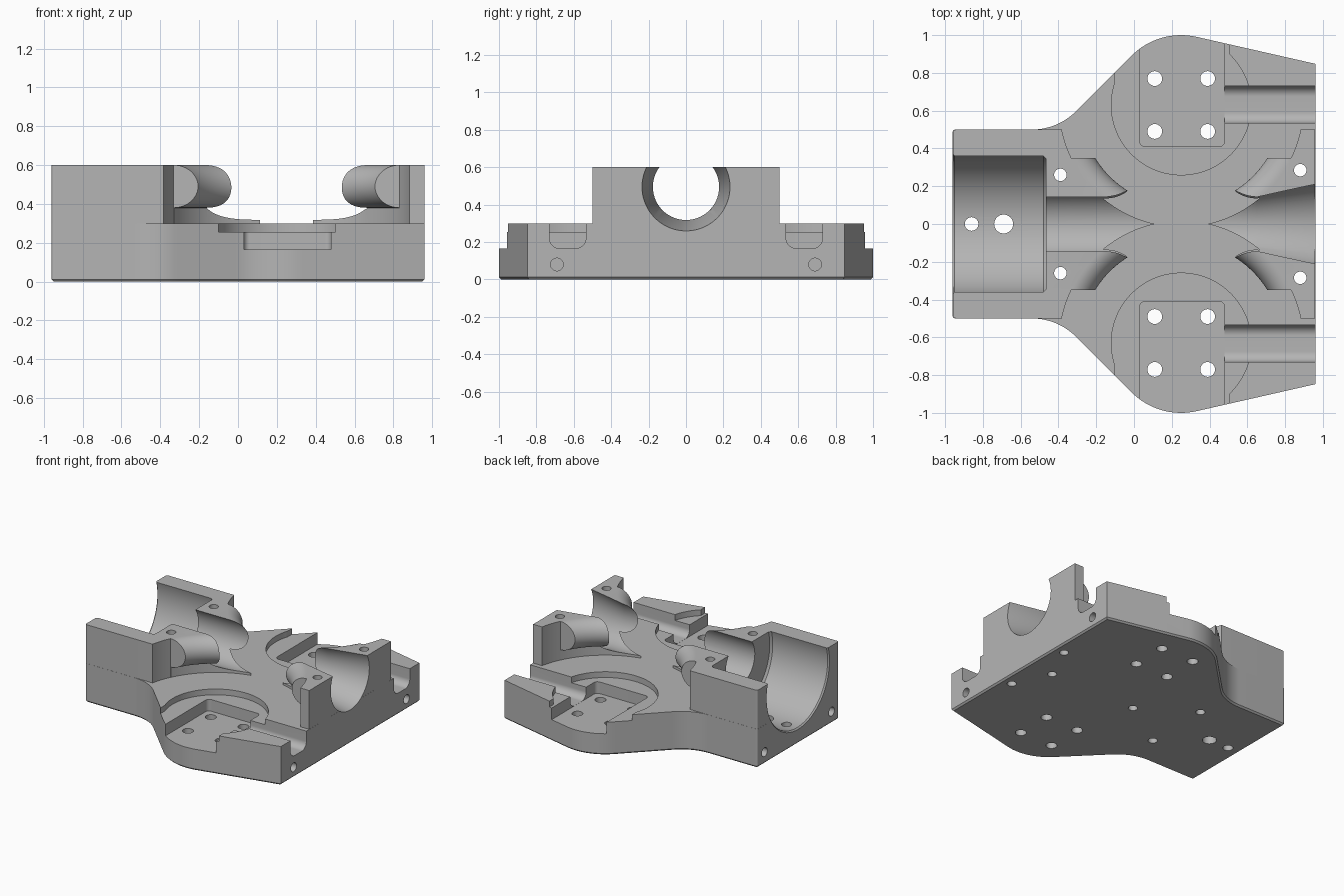
import bpy, bmesh, math
from mathutils import Matrix, Vector

old = bpy.data.objects.get("Cube")
if old:
    bpy.data.objects.remove(old, do_unlink=True)

metal = bpy.data.materials.new("machined_grey")
metal.use_nodes = True
grey = (0.46, 0.46, 0.46, 1)
metal.diffuse_color = grey
metal.node_tree.nodes["Principled BSDF"].inputs["Base Color"].default_value = grey

UPRIGHT = Matrix.Identity(4)
# local x, y, z become world y, z, x
ALONG_X = Matrix(((0, 0, 1, 0), (1, 0, 0, 0), (0, 1, 0, 0), (0, 0, 0, 1)))


def finish(name, bm, matrix):
    bmesh.ops.transform(bm, matrix=matrix, verts=bm.verts)
    bmesh.ops.recalc_face_normals(bm, faces=bm.faces)
    mesh = bpy.data.meshes.new(name)
    bm.to_mesh(mesh)
    bm.free()
    obj = bpy.data.objects.new(name, mesh)
    mesh.materials.append(metal)
    bpy.context.collection.objects.link(obj)
    return obj


def prism(name, pts, z0, z1, matrix=UPRIGHT, chamfer=0):
    bm = bmesh.new()
    low = [bm.verts.new((p[0], p[1], z0)) for p in pts]
    high = [bm.verts.new((p[0], p[1], z1)) for p in pts]
    base = bm.faces.new(low)
    bm.faces.new(high)
    n = len(pts)
    for i in range(n):
        j = (i + 1) % n
        bm.faces.new((low[i], low[j], high[j], high[i]))
    if chamfer:
        bmesh.ops.recalc_face_normals(bm, faces=bm.faces)
        bmesh.ops.bevel(bm, geom=list(base.edges), offset=chamfer,
                        segments=1, profile=0.5, affect='EDGES')
    return finish(name, bm, matrix)


def lathe(name, profile, matrix, steps=128):
    """Closed solid from (height, radius) pairs."""
    bm = bmesh.new()
    rings = []
    for h, r in profile:
        rings.append([bm.verts.new((x, y, h)) for x, y in arc(0, 0, r, 0, 360, steps)[:-1]])
    bm.faces.new(rings[0])
    bm.faces.new(rings[-1])
    for a, b in zip(rings, rings[1:]):
        for i in range(steps):
            j = (i + 1) % steps
            bm.faces.new((a[i], a[j], b[j], b[i]))
    return finish(name, bm, matrix)


def arc(cx, cy, r, a0, a1, steps):
    angles = [math.radians(a0 + (a1 - a0) * i / steps) for i in range(steps + 1)]
    return [(cx + r * math.cos(a), cy + r * math.sin(a)) for a in angles]


def rounded(corners, steps=16):
    """Polygon from (x, y, fillet radius) corners."""
    out = []
    for i, (x, y, r) in enumerate(corners):
        p = Vector((x, y))
        if r == 0:
            out.append(p)
            continue
        u = (Vector(corners[i - 1][:2]) - p).normalized()
        v = (Vector(corners[(i + 1) % len(corners)][:2]) - p).normalized()
        half = u.angle(v) / 2
        centre = p + (u + v).normalized() * r / math.sin(half)
        start = p + u * r / math.tan(half) - centre
        end = p + v * r / math.tan(half) - centre
        sweep = math.atan2(start.x * end.y - start.y * end.x, start.dot(end))
        out += [centre + Matrix.Rotation(sweep * k / steps, 2) @ start
                for k in range(steps + 1)]
    return out


def boolean(target, other, operation='DIFFERENCE'):
    mod = target.modifiers.new("bool", 'BOOLEAN')
    mod.operation = operation
    mod.solver = 'EXACT'
    mod.object = other
    bpy.context.view_layer.objects.active = target
    bpy.ops.object.modifier_apply(modifier=mod.name)
    bpy.data.objects.remove(other, do_unlink=True)


def drill(target, x, y, r, z0=-0.1, z1=0.8):
    boolean(target, prism("drill", arc(x, y, r, 0, 360, 32)[:-1], z0, z1))


def mirrored(pts, s):
    return [(p[0], p[1] * s) for p in pts]


# Base plate with two rounded wings
half = [(-0.96, 0.5, 0.015), (-0.404, 0.5, 0.33), (0.132, 1.036, 0.37), (0.96, 0.848, 0)]
outline = half + [(x, -y, r) for x, y, r in reversed(half)]
body = prism("housing_half", rounded(outline), 0, 0.3, chamfer=0.012)

# Raised centre block, trimmed around the two grooved wheels
E, W = 0.9595, 0.499
block = prism("centre_block", rounded([(-E, -W, 0.015), (E, -W, 0), (E, W, 0), (-E, W, 0.015)]),
              0.2, 0.6)
WX, WY, WR = 0.25, 0.63, 0.645
groove = [(0.49 - 0.11 * math.cos(math.pi * k / 24), WR - 0.11 * math.sin(math.pi * k / 24))
          for k in range(25)]
tilt = math.degrees(math.asin((WY - 0.35) / WR))
for s in (1, -1):
    wheel = lathe("wheel_cutter", [(0.1, WR)] + groove + [(0.8, WR)],
                  Matrix.Translation((WX, WY * s, 0)))
    boolean(block, wheel)
    clear = arc(WX, WY, WR + 0.001, -tilt, 180 + tilt, 96)
    boolean(block, prism("clearance_cutter", mirrored(clear, s), 0.1, 0.8))
boolean(body, block, 'UNION')

# Stepped bore: motor seat, narrow barrel, flared outlet
bore = [(-0.98, 0.405), (-0.95, 0.375), (-0.48, 0.375), (-0.465, 0.36),
        (-0.465, 0.177), (0.65, 0.177), (0.99, 0.241)]
boolean(body, lathe("bore_cutter", bore, Matrix.Translation((0, 0, 0.495)) @ ALONG_X))

for s in (1, -1):
    # Shallow wheel recess, open to the outside
    a0 = math.degrees(math.asin(0.27 / 0.37))
    a1 = 180 - math.degrees(math.asin(0.12 / 0.37))
    recess = arc(WX, WY, 0.37, a1, 360 + a0, 96) + [(0.503, 1.1), (-0.1, 1.1)]
    boolean(body, prism("recess_cutter", mirrored(recess, s), 0.255, 0.4))
    # Deep square pocket, open to the outside
    pocket = rounded([(0.03, 0.41, 0.03), (0.48, 0.41, 0.03), (0.48, 1.1, 0), (0.03, 1.1, 0)])
    boolean(body, prism("pocket_cutter", mirrored(pocket, s), 0.165, 0.42))
    # Cable channel with rounded floor corners
    channel = rounded([(0.535, 0.166, 0.055), (0.73, 0.166, 0.055), (0.73, 0.45, 0), (0.535, 0.45, 0)])
    channel = [(y * s, z) for y, z in channel]
    boolean(body, prism("channel_cutter", channel, 0.47, 1.1, ALONG_X))
    # Bolt holes
    for x in (0.11, 0.39):
        for y in (0.49, 0.77):
            drill(body, x, y * s, 0.039)
    drill(body, -0.39, 0.26 * s, 0.033)
    drill(body, 0.88, 0.285 * s, 0.033)
    # Blind holes in both end faces
    for y, z, x0, x1 in ((0.69, 0.08, 0.65, 1.1), (0.41, 0.09, -1.1, -0.7)):
        hole = arc(y * s, z, 0.034, 0, 360, 32)[:-1]
        boolean(body, prism("end_hole", hole, x0, x1, ALONG_X))

# Holes in the motor seat and blind holes underneath
drill(body, -0.69, 0, 0.05)
drill(body, -0.86, 0, 0.036)
for x in (0.01, 0.75):
    drill(body, x, 0, 0.033, z1=0.15)

bpy.ops.object.select_all(action='DESELECT')
body.select_set(True)
bpy.context.view_layer.objects.active = body
bpy.ops.object.shade_smooth_by_angle(angle=math.radians(30))
